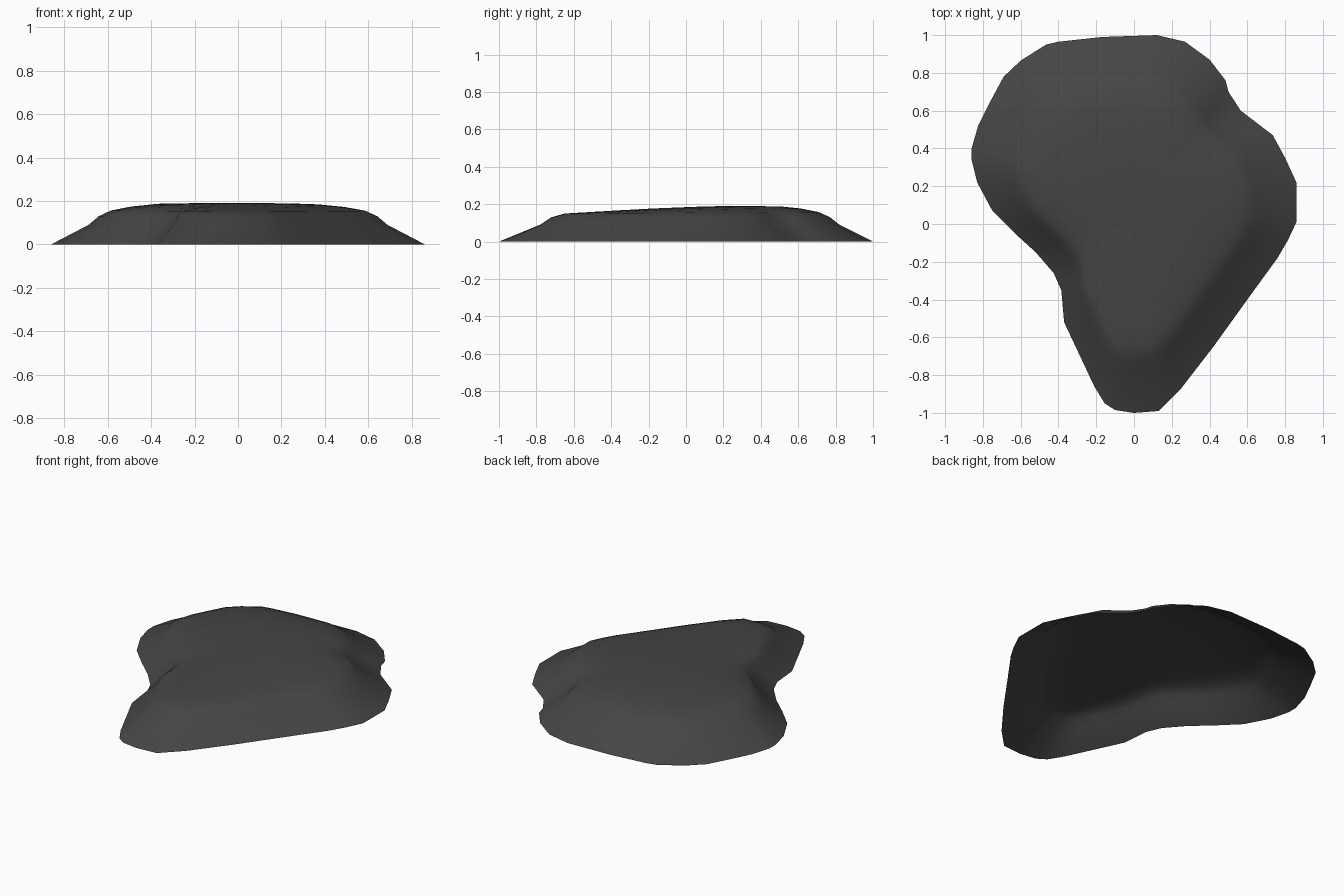
import bpy, bmesh

if "Cube" in bpy.data.objects:
    bpy.data.objects.remove(bpy.data.objects["Cube"])

# Rim outline on the ground, seen from above, anticlockwise
OUTLINE = [
    (0, -1), (.13, -.99), (.25, -.87), (.42, -.65), (.6, -.4), (.76, -.18),
    (.815, -.085), (.86, .01), (.86, .22), (.8, .35), (.735, .47), (.65, .535),
    (.565, .6), (.5, .7), (.485, .76), (.4, .87), (.27, .965), (.12, 1),
    (-.17, .99), (-.4, .965), (-.465, .95), (-.6, .865), (-.69, .78),
    (-.76, .65), (-.825, .52), (-.86, .4), (-.86, .34), (-.83, .22),
    (-.75, .07), (-.63, -.05), (-.52, -.15), (-.425, -.26), (-.385, -.35),
    (-.37, -.52), (-.29, -.69), (-.21, -.86), (-.155, -.95), (-.1, -.985)]
CENTRE_Y = 0.1

# Rings from rim to crown: scale, height at the front, height at the back
RINGS = [(1, 0, 0), (.80, .090, .090), (.745, .130, .130), (.68, .150, .157),
         (.57, .157, .177), (.45, .165, .188), (.25, .177, .190)]

bm = bmesh.new()
loops = []
for s, front, back in RINGS:
    loop = []
    for x, y in OUTLINE:
        t = min(1, max(0, (y + 1) / 1.6))
        loop.append(bm.verts.new((x * s, CENTRE_Y + (y - CENTRE_Y) * s,
                                  front + (back - front) * t)))
    loops.append(loop)

n = len(OUTLINE)
for a, b in zip(loops, loops[1:]):
    for i in range(n):
        j = (i + 1) % n
        bm.faces.new((a[i], a[j], b[j], b[i]))

# Crown fan; the underside stays open
top = bm.verts.new((0, CENTRE_Y, .188))
for i in range(n):
    bm.faces.new((loops[-1][i], loops[-1][(i + 1) % n], top))
for f in bm.faces:
    f.smooth = True

mesh = bpy.data.meshes.new("rock_shell")
bm.to_mesh(mesh)
bm.free()
rock = bpy.data.objects.new("rock_shell", mesh)
bpy.context.collection.objects.link(rock)

# Dark stone colour
mat = bpy.data.materials.new("dark_stone")
mat.diffuse_color = (.06, .06, .06, 1)
mat.use_nodes = True
mat.node_tree.nodes["Principled BSDF"].inputs["Base Color"].default_value = mat.diffuse_color
mesh.materials.append(mat)
